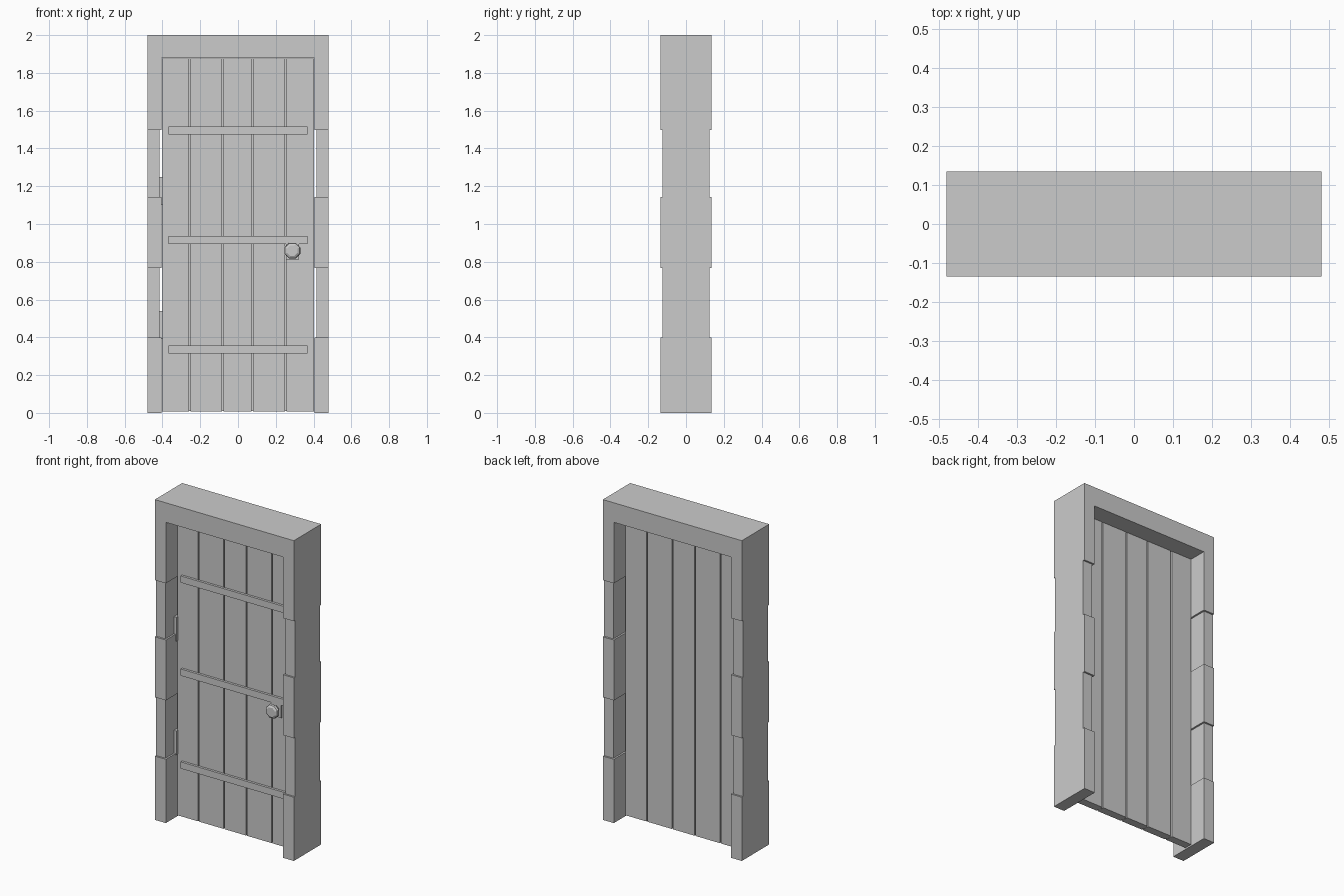
import bpy, bmesh
from math import cos, sin, pi

cube = bpy.data.objects.get("Cube")
if cube:
    bpy.data.objects.remove(cube, do_unlink=True)

grey = bpy.data.materials.new("plain grey")
grey.use_nodes = True
grey.diffuse_color = (0.6, 0.6, 0.6, 1)
grey.node_tree.nodes["Principled BSDF"].inputs["Base Color"].default_value = grey.diffuse_color


def finish(name, bm):
    bmesh.ops.recalc_face_normals(bm, faces=bm.faces)
    mesh = bpy.data.meshes.new(name)
    bm.to_mesh(mesh)
    bm.free()
    mesh.materials.append(grey)
    obj = bpy.data.objects.new(name, mesh)
    bpy.context.collection.objects.link(obj)
    return obj


def loft(name, rings):
    """Skin a list of equal-length point rings and cap both ends."""
    bm = bmesh.new()
    loops = [[bm.verts.new(p) for p in ring] for ring in rings]
    n = len(loops[0])
    for a, b in zip(loops, loops[1:]):
        for i in range(n):
            j = (i + 1) % n
            bm.faces.new((a[i], a[j], b[j], b[i]))
    bm.faces.new(loops[0])
    bm.faces.new(loops[-1])
    return finish(name, bm)


def box(name, x, y, z):
    return loft(name, [[(x[0], y[0], h), (x[1], y[0], h), (x[1], y[1], h), (x[0], y[1], h)]
                       for h in z])


# Door frame: one section swept up a post, across the lintel and down again
OUT, IN, DEPTH, STEP = 0.48, 0.404, 0.135, 0.011
HEIGHT, HEAD = 2.0, 1.878


def section(side, z_out, z_in, cut):
    o, i, d = side * OUT, side * (IN + cut), DEPTH - cut
    return [(o, -d, z_out), (o, d, z_out), (i, d, z_in), (i, -d, z_in)]


post = [(0, 0)]
for low, high in ((0.398, 0.766), (1.143, 1.497)):   # recessed bands
    post += [(low, 0), (low, STEP), (high, STEP), (high, 0)]
left = [section(-1, z, z, c) for z, c in post] + [section(-1, HEIGHT, HEAD, 0)]
right = [section(1, HEIGHT, HEAD, 0)] + [section(1, z, z, c) for z, c in reversed(post)]
loft("door_frame", left + right)

# Door planks, with a thin core closing the gaps between them
EDGE, FACE, GAP = 0.402, 0.025, 0.004
joints = [-EDGE - GAP, -0.255, -0.08, 0.076, 0.253, EDGE + GAP]
for k, (a, b) in enumerate(zip(joints, joints[1:])):
    box(f"door_plank_{k + 1}", (a + GAP, b - GAP), (-FACE, FACE), (0.008, 1.876))
box("door_core", (-EDGE + 0.01, EDGE - 0.01), (-0.015, 0.015), (0.009, 1.875))

# Cross battens on the front
for name, z in (("lower", 0.335), ("middle", 0.915), ("upper", 1.496)):
    box(f"{name}_batten", (-0.368, 0.368), (-FACE - 0.015, -FACE), (z - 0.021, z + 0.021))

# Hinges
for name, z in (("lower", 0.465), ("upper", 1.175)):
    box(f"{name}_hinge", (-0.419, -0.398), (-0.04, -0.01), (z - 0.075, z + 0.075))

# Handle plate and eight-sided knob
KX, KZ = 0.288, 0.859
box("handle_plate", (KX - 0.035, KX + 0.035), (-FACE - 0.01, -FACE), (KZ - 0.047, KZ + 0.035))
profile = [(0.02, 0.0), (0.02, 0.025), (0.036, 0.03), (0.045, 0.042), (0.042, 0.055), (0.03, 0.062)]
loft("door_knob", [[(KX + r * cos((k + 0.5) * pi / 4), -FACE - d, KZ + r * sin((k + 0.5) * pi / 4))
                    for k in range(8)] for r, d in profile])
